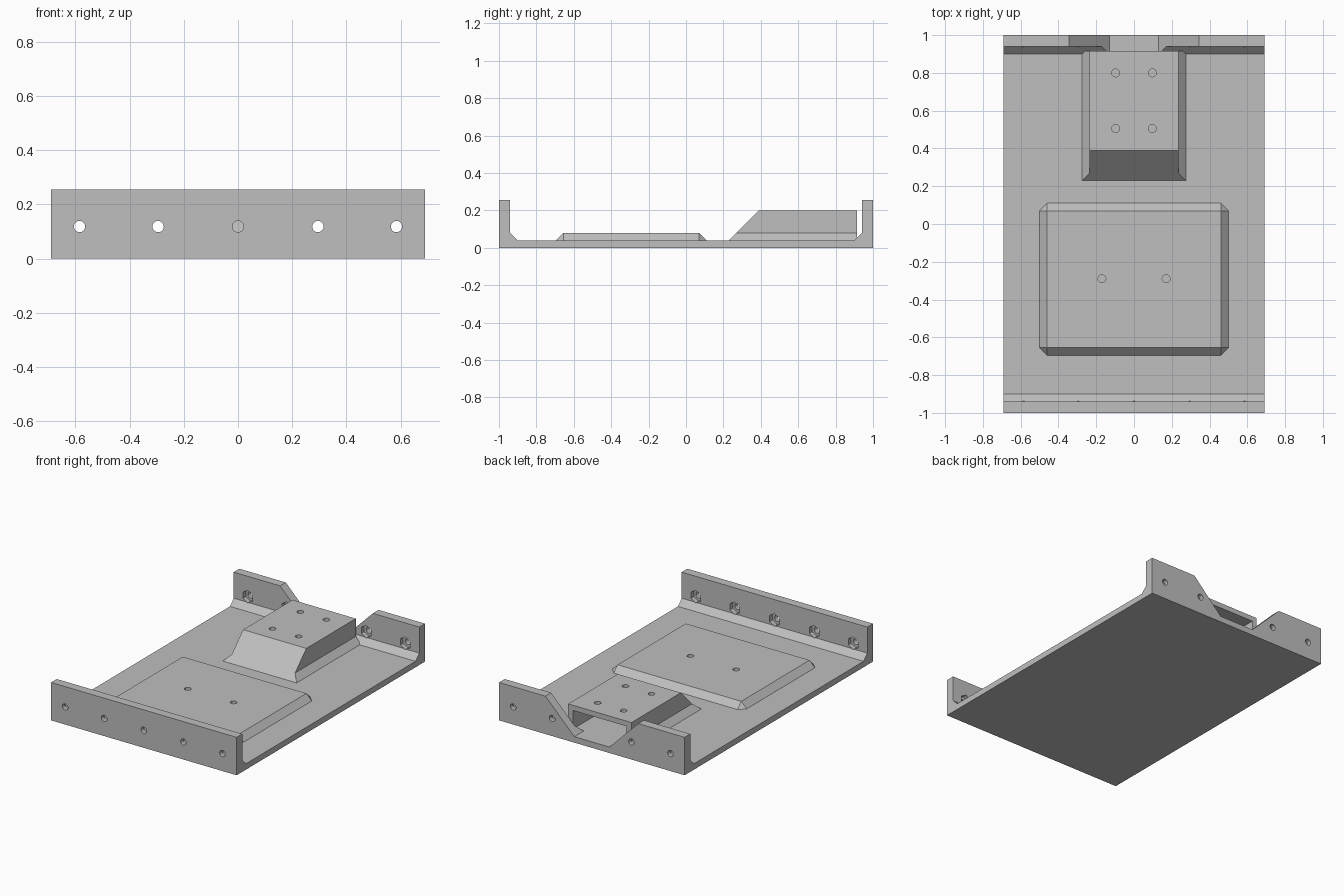
import bpy, bmesh, math
from mathutils import Matrix, Vector

if "Cube" in bpy.data.objects:
    bpy.data.objects.remove(bpy.data.objects["Cube"], do_unlink=True)

grey = bpy.data.materials.new("plain grey")
grey.use_nodes = True
colour = (0.52, 0.52, 0.52, 1)
grey.diffuse_color = colour
grey.node_tree.nodes["Principled BSDF"].inputs["Base Color"].default_value = colour

FLOOR, HEIGHT, HALF = 0.04, 0.255, 0.69
WALL, CHAMFER = 0.06, 0.04


def finish(name, bm):
    bmesh.ops.recalc_face_normals(bm, faces=bm.faces)
    mesh = bpy.data.meshes.new(name)
    bm.to_mesh(mesh)
    bm.free()
    mesh.materials.append(grey)
    obj = bpy.data.objects.new(name, mesh)
    bpy.context.collection.objects.link(obj)
    return obj


def prism(name, points, axis, start, end):
    """Extrude a profile along x (points are y, z) or y (points are x, z)."""
    bm = bmesh.new()
    place = (lambda a, b: (start, a, b)) if axis == "x" else (lambda a, b: (a, start, b))
    face = bm.faces.new([bm.verts.new(place(a, b)) for a, b in points])
    new = bmesh.ops.extrude_face_region(bm, geom=[face])["geom"]
    shift = Vector((end - start, 0, 0) if axis == "x" else (0, end - start, 0))
    bmesh.ops.translate(bm, vec=shift, verts=[v for v in new if isinstance(v, bmesh.types.BMVert)])
    return finish(name, bm)


def hull(name, points):
    bm = bmesh.new()
    for p in points:
        bm.verts.new(p)
    bmesh.ops.convex_hull(bm, input=bm.verts)
    bmesh.ops.dissolve_limit(bm, angle_limit=0.01, verts=bm.verts, edges=bm.edges)
    return finish(name, bm)


def drill(x, y, z, radius, depth, axis="z", sides=24):
    """Cylindrical or hexagonal cutter centred on a point."""
    bm = bmesh.new()
    turn = Matrix.Rotation(math.pi / 2, 4, "X") if axis == "y" else Matrix()
    bmesh.ops.create_cone(bm, cap_ends=True, segments=sides, radius1=radius, radius2=radius,
                          depth=depth, matrix=Matrix.Translation((x, y, z)) @ turn)
    return finish("cutter", bm)


def combine(obj, others, operation="DIFFERENCE"):
    bpy.context.view_layer.objects.active = obj
    for other in others:
        mod = obj.modifiers.new("combine", "BOOLEAN")
        mod.operation, mod.solver, mod.object = operation, "EXACT", other
        bpy.ops.object.modifier_apply(modifier=mod.name)


def discard(objects):
    for o in objects:
        bpy.data.objects.remove(o, do_unlink=True)


# Tray: floor, two end walls and chamfered inner feet
inner = 1 - WALL
half_profile = [(1, 0), (1, HEIGHT), (inner, HEIGHT), (inner, FLOOR + CHAMFER),
                (inner - CHAMFER, FLOOR)]
tray = prism("tray", half_profile + [(-y, z) for y, z in reversed(half_profile)],
             "x", -HALF, HALF)

# Sloped opening in the back wall
notch = prism("cutter", [(-0.13, FLOOR), (0.13, FLOOR), (0.385, 0.295), (-0.385, 0.295)],
              "y", 0.85, 1.1)

# Bolt holes with hexagonal nut pockets inside the walls
cutters = [notch]
for side in (-1, 1):
    for x in (-0.585, -0.295, 0, 0.295, 0.585):
        if side > 0 and x == 0:
            continue
        cutters.append(drill(x, side * 0.97, 0.118, 0.021, 0.2, "y"))
        cutters.append(drill(x, side * 0.92, 0.118, 0.042, 0.1, "y", 6))
combine(tray, cutters)
discard(cutters)

# Raised pad with bevelled edges and clipped corners
px, y0, y1, b = 0.5, -0.695, 0.11, 0.04
points = []
for s in (-1, 1):
    for y, d in ((y0, 1), (y1, -1)):
        points += [(s * px, y + d * b, FLOOR), (s * (px - b), y, FLOOR),
                   (s * (px - b), y + d * b, FLOOR + b)]
pad = hull("raised_pad", points)
cutters = [drill(s * 0.17, -0.29, 0.06, 0.021, 0.08) for s in (-1, 1)]
combine(pad, cutters)
combine(tray, cutters)
discard(cutters)

# Hollow mounting bracket: sloped front, flared feet, open back
top, back = 0.2, 0.915
bracket = prism("mounting_bracket", [(0.23, FLOOR), (0.39, top), (back, top), (back, FLOOR)],
                "x", -0.235, 0.235)
foot = hull("foot", [(s * x, y, z) for s in (-1, 1)
                     for x, z, front in ((0.275, FLOOR, 0.23), (0.235, FLOOR + b, 0.27))
                     for y in (front, back)])
combine(bracket, [foot], "UNION")
cutters = [prism("cutter", [(0.27, 0.03), (0.405, 0.165), (1, 0.165), (1, 0.03)],
                 "x", -0.2, 0.2)]
cutters += [drill(s * 0.097, y, top, 0.021, 0.1) for s in (-1, 1) for y in (0.505, 0.8)]
combine(bracket, cutters)
discard(cutters + [foot])

# Smooth the round holes while keeping every edge crisp
bpy.ops.object.select_all(action="DESELECT")
for o in (tray, pad, bracket):
    o.select_set(True)
bpy.context.view_layer.objects.active = tray
bpy.ops.object.shade_smooth_by_angle(angle=math.radians(25))
